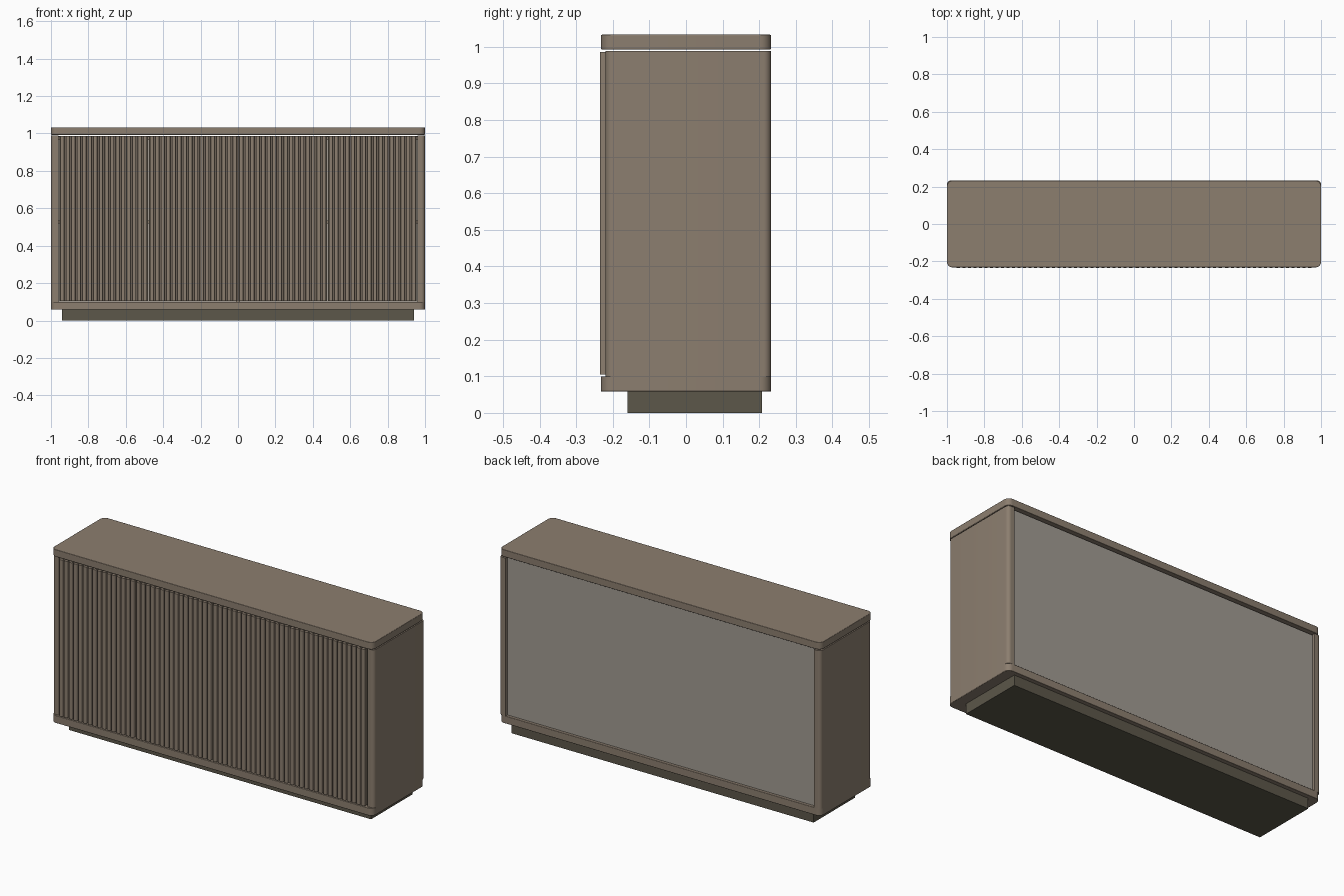
import bpy, bmesh, math

if "Cube" in bpy.data.objects:
    bpy.data.objects.remove(bpy.data.objects["Cube"])


def material(name, rgb):
    m = bpy.data.materials.new(name)
    m.diffuse_color = (*rgb, 1)
    m.use_nodes = True
    m.node_tree.nodes["Principled BSDF"].inputs["Base Color"].default_value = m.diffuse_color
    return m


WOOD = material("taupe wood", (0.262, 0.209, 0.159))
BACK = material("grey back", (0.36, 0.33, 0.29))
BASE = material("dark olive plinth", (0.107, 0.095, 0.067))


def rounded(x0, x1, y0, y1, radii, seg=8):
    """Plan outline, radii given for corners: +x-y, +x+y, -x+y, -x-y."""
    pts = []
    corners = [(x1, y0, -1, 1), (x1, y1, -1, -1), (x0, y1, 1, -1), (x0, y0, 1, 1)]
    for i, ((cx, cy, sx, sy), r) in enumerate(zip(corners, radii)):
        if r == 0:
            pts.append((cx, cy))
            continue
        for k in range(seg + 1):
            a = math.radians(-90 + 90 * i + 90 * k / seg)
            pts.append((cx + sx * r + r * math.cos(a), cy + sy * r + r * math.sin(a)))
    return pts


def extrude(bm, pts, z0, z1):
    low = [bm.verts.new((x, y, z0)) for x, y in pts]
    top = [bm.verts.new((x, y, z1)) for x, y in pts]
    bm.faces.new(low[::-1])
    bm.faces.new(top)
    n = len(pts)
    for i in range(n):
        j = (i + 1) % n
        bm.faces.new((low[i], low[j], top[j], top[i]))


def part(name, prisms, mat, bevel=0):
    """One object made of vertical prisms (outline, z0, z1)."""
    bm = bmesh.new()
    for pts, z0, z1 in prisms:
        extrude(bm, pts, z0, z1)
    me = bpy.data.meshes.new(name)
    bm.to_mesh(me)
    bm.free()
    me.materials.append(mat)
    ob = bpy.data.objects.new(name, me)
    bpy.context.collection.objects.link(ob)
    if bevel:
        b = ob.modifiers.new("soft edges", 'BEVEL')
        b.width, b.segments, b.limit_method = bevel, 2, 'ANGLE'
    bpy.ops.object.select_all(action='DESELECT')
    ob.select_set(True)
    bpy.context.view_layer.objects.active = ob
    bpy.ops.object.shade_smooth_by_angle(angle=math.radians(30))
    return ob


def box(x0, x1, y0, y1):
    return rounded(x0, x1, y0, y1, (0, 0, 0, 0))


# Plinth
part("plinth", [(box(-0.94, 0.94, -0.16, 0.208), 0, 0.06)], BASE)

# Top and bottom slabs with rounded plan corners
slab = rounded(-1, 1, -0.232, 0.232, (0.03,) * 4)
part("bottom_slab", [(slab, 0.058, 0.1)], WOOD, 0.002)
part("top_slab", [(slab, 0.993, 1.033)], WOOD, 0.002)

# Side panels, rounded on the outer corners
part("right_side", [(rounded(0.96, 1, -0.22, 0.232, (0.02, 0.02, 0, 0)), 0.098, 0.988)], WOOD)
part("left_side", [(rounded(-1, -0.96, -0.22, 0.232, (0, 0, 0.02, 0.02)), 0.098, 0.988)], WOOD)

# Inset back panel and interior
part("back_panel", [(box(-0.961, 0.961, 0.205, 0.215), 0.099, 0.986)], BACK)
part("inner_top", [(box(-0.961, 0.961, -0.195, 0.206), 0.965, 0.985)], WOOD)
part("inner_shelf", [(box(-0.961, 0.961, -0.18, 0.206), 0.52, 0.535)], WOOD)
part("centre_divider", [(box(-0.01, 0.01, -0.195, 0.206), 0.099, 0.97)], WOOD)

# Four slatted doors
COUNT = 16
for d in range(4):
    x0 = -0.957 + d * 0.4785 + 0.003
    x1 = x0 + 0.4725
    part(f"door_panel_{d + 1}", [(box(x0, x1, -0.218, -0.2), 0.105, 0.986)], WOOD)
    pitch = (x1 - x0) / COUNT
    slats = []
    for i in range(COUNT):
        c = x0 + (i + 0.5) * pitch
        outline = rounded(c - 0.0105, c + 0.0105, -0.235, -0.217, (0.005, 0, 0, 0.005), 4)
        slats.append((outline, 0.105, 0.986))
    part(f"door_slats_{d + 1}", slats, WOOD)
